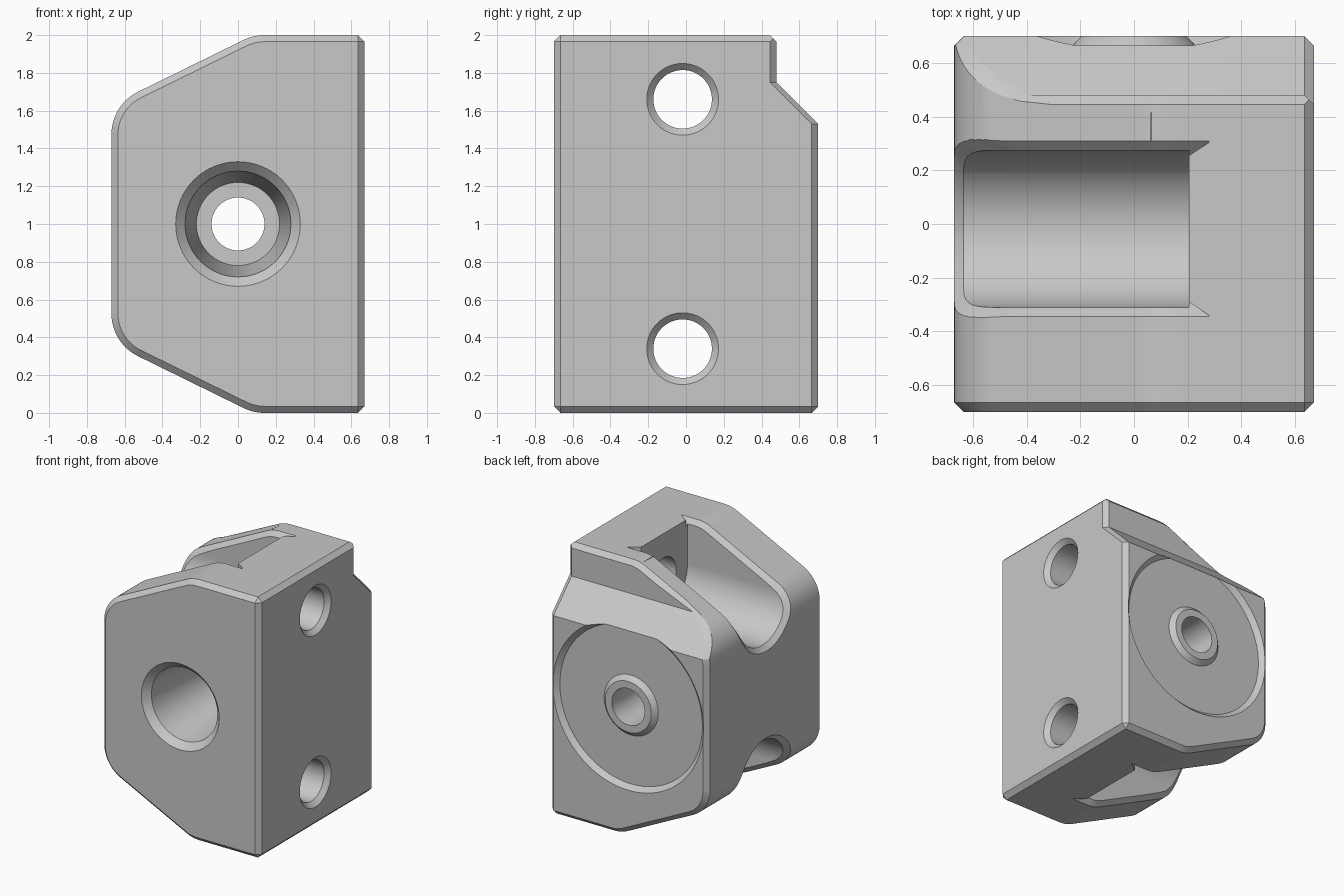
import bpy, bmesh
from math import sin, cos, pi, atan2, radians

cube = bpy.data.objects.get("Cube")
if cube:
    bpy.data.objects.remove(cube, do_unlink=True)

W, Y, C = 0.67, 0.70, 0.035           # half width, half depth, chamfer
R, YC, ZC = 0.2925, -0.018, 1.66      # pocket radius and axis
END = 0.205                           # pocket end wall
SECTION = [(0.055, -0.02), (-0.02, 0.055), (-0.02, -0.02)]  # chamfer wedge
TIP = [(0.055, -0.02), (0.03, 0.005), (0.03, -0.02)]

metal = bpy.data.materials.new("light_grey_metal")
metal.use_nodes = True
grey = (0.58, 0.58, 0.58, 1)
metal.diffuse_color = grey
bsdf = next(n for n in metal.node_tree.nodes if n.type == 'BSDF_PRINCIPLED')
bsdf.inputs["Base Color"].default_value = grey


def loft(name, rings, closed=False):
    """Solid skinned through equal-length rings of points."""
    bm = bmesh.new()
    vs = [[bm.verts.new(p) for p in ring] for ring in rings]
    n = len(vs[0])
    pairs = list(zip(vs, vs[1:])) + ([(vs[-1], vs[0])] if closed else [])
    for a, b in pairs:
        for i in range(n):
            j = (i + 1) % n
            bm.faces.new((a[i], a[j], b[j], b[i]))
    if not closed:
        bm.faces.new(vs[0])
        bm.faces.new(vs[-1])
    bmesh.ops.remove_doubles(bm, verts=bm.verts, dist=1e-5)
    bmesh.ops.recalc_face_normals(bm, faces=bm.faces)
    mesh = bpy.data.meshes.new(name)
    bm.to_mesh(mesh)
    bm.free()
    mesh.materials.append(metal)
    ob = bpy.data.objects.new(name, mesh)
    bpy.context.collection.objects.link(ob)
    return ob


def cut(cutter):
    """Subtract a cutter from the body and discard it."""
    mod = body.modifiers.new("cut", 'BOOLEAN')
    mod.operation, mod.solver, mod.object = 'DIFFERENCE', 'EXACT', cutter
    bpy.ops.object.select_all(action='DESELECT')
    bpy.context.view_layer.objects.active = body
    body.select_set(True)
    bpy.ops.object.modifier_apply(modifier=mod.name)
    bpy.data.objects.remove(cutter, do_unlink=True)


def circle(r, place, n=64):
    return [place(r * cos(2 * pi * i / n), r * sin(2 * pi * i / n)) for i in range(n)]


def along_y(y):
    return lambda a, b: (a, y, 1 + b)


def upper(d):
    """Upper half of the side-clamp outline, inset by d, from left to right."""
    r = 0.25
    low, high = (r - W, 1.475), (0.14, 2 - r)
    turn = pi / 2 + atan2(high[1] - low[1], high[0] - low[0])

    def arc(c, a0, a1, n):
        angles = [a0 + (a1 - a0) * i / n for i in range(n + 1)]
        return [(c[0] + (r - d) * cos(a), c[1] + (r - d) * sin(a)) for a in angles]
    a, b = arc(low, pi, turn, 12), arc(high, turn, pi / 2, 6)
    t = 0.185
    mid = tuple(p + (q - p) * t for p, q in zip(a[-1], b[0]))
    return a + [mid] + b + [(W - C, 2 - d), (W - d, 2 - C)]


def outline(d):
    top = upper(d)
    return top + [(x, 2 - z) for x, z in reversed(top)]


def x_at(z, d):
    """Left surface position at a given height and inset."""
    pts = [(d - W, 1)] + upper(d)[:-2]
    for (x0, z0), (x1, z1) in zip(pts, pts[1:]):
        if z0 <= z <= z1:
            return x0 + (x1 - x0) * (z - z0) / max(z1 - z0, 1e-9)
    return pts[-1][0]


# Block with chamfered front and back rims
body = loft("clamp_block", [[(x, y, z) for x, z in outline(d)] for y, d in
                            ((-Y, C), (C - Y, 0), (Y - C, 0), (Y, C))])

# Notch along the upper back edge
notch = [(0.48, 2.2), (0.48, 1.75), (0.93, 1.3), (0.93, 2.2)]
cut(loft("notch_cutter", [[(x, y, z) for y, z in notch] for x in (-1, 1)]))


def notch_y(z):
    return 0.48 + max(0, 1.75 - z)


# Chamfers following the notch over the top and down the flat side
columns = [upper(d)[:-1] + [(0.8, 2 - d)] for o, d in SECTION]
cut(loft("notch_top_chamfer", [
    [(x, notch_y(z) - o, z) for (o, d), (x, z) in zip(SECTION, row)]
    for row in zip(*columns)]))
cut(loft("notch_side_chamfer", [
    [(W - d, notch_y(z) - o, z) for o, d in SECTION] for z in (2.1, 1.75, 1.45)]))

# Outline of the round-bottomed screw pockets
pocket = [(YC - R * cos(pi * i / 48), ZC - R * sin(pi * i / 48)) for i in range(49)]
pocket += [(YC + R, 2.2), (YC - R, 2.2)]


def pocket_rim():
    """Wedge rings that follow one half of the pocket mouth: (x, width, z)."""
    rings = []
    for i in range(17):
        a = pi / 2 * i / 16
        rings.append([(x_at(ZC - (R + o) * cos(a), d), (R + o) * sin(a),
                       ZC - (R + o) * cos(a)) for o, d in SECTION])
    for z in (1.68, 1.7, 1.72, 1.8):
        rings.append([(x_at(z, d), R + o, z) for o, d in SECTION])
    for k in range(-9, -2):
        rings.append([(upper(d)[k][0], R + o, upper(d)[k][1]) for o, d in SECTION])
    for x, sec in ((END, SECTION), (0.28, TIP)):
        rings.append([(x, R + o, 2 - d) for o, d in sec])
    return rings


half = pocket_rim()
rim = [[(x, -w, z) for x, w, z in ring] for ring in reversed(half[1:])] + half

# Upper and lower pockets with chamfered mouths and cross holes
for side in (1, -1):
    def flip(z):
        return 1 + side * (z - 1)
    cut(loft("pocket_cutter", [[(x, y, flip(z)) for y, z in pocket] for x in (-1, END)]))
    cut(loft("pocket_chamfer", [[(x, YC + w, flip(z)) for x, w, z in ring] for ring in rim]))
    cut(loft("screw_hole_cutter", [
        circle(r, lambda a, b: (x, YC + a, flip(ZC) + b))
        for x, r in ((0.1, 0.155), (W - C, 0.155), (W + 0.02, 0.21))]))

# Tapered front bore stepping down to a through hole
bore = [(-0.72, 0.35), (-0.65, 0.28), (-0.05, 0.22), (-0.05, 0.14), (0.8, 0.14)]
cut(loft("bore_cutter", [circle(r, along_y(y)) for y, r in bore]))

# Shallow round recess on the back, leaving a raised centre boss
recess = [(0.72, 0.66), (0.665, 0.605), (0.665, 0.23), (0.72, 0.175)]
cut(loft("recess_cutter", [circle(r, along_y(y), 96) for y, r in recess], closed=True))

# Smooth rounds with crisp chamfers
bpy.ops.object.select_all(action='DESELECT')
body.select_set(True)
bpy.context.view_layer.objects.active = body
bpy.ops.object.shade_smooth_by_angle(angle=radians(20))
weighted = body.modifiers.new("even_shading", 'WEIGHTED_NORMAL')
weighted.keep_sharp = True
